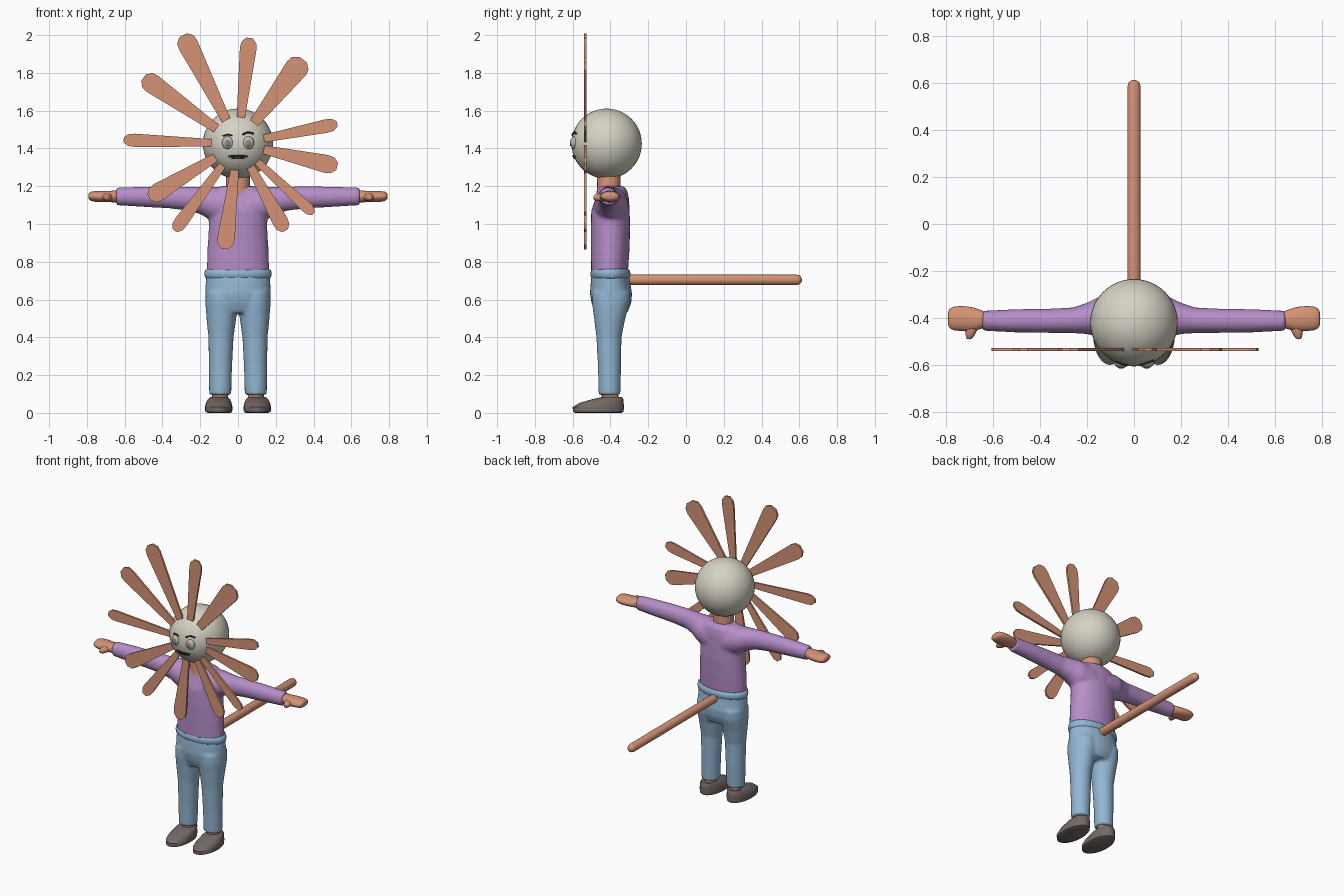
import bpy, bmesh, math
from mathutils import Vector

if "Cube" in bpy.data.objects:
    bpy.data.objects.remove(bpy.data.objects["Cube"])


def mat(name, rgb):
    m = bpy.data.materials.new(name)
    m.diffuse_color = (*rgb, 1)
    m.use_nodes = True
    m.node_tree.nodes["Principled BSDF"].inputs["Base Color"].default_value = m.diffuse_color
    return m


SKIN = mat("tan", (0.66, 0.29, 0.18))
BONE = mat("pale grey", (0.67, 0.65, 0.55))
PURPLE = mat("purple", (0.47, 0.27, 0.58))
BLUE = mat("denim blue", (0.29, 0.47, 0.65))
SHOE = mat("dark brown grey", (0.17, 0.14, 0.13))
DARK = mat("near black", (0.03, 0.028, 0.025))
EYE = mat("eye grey", (0.50, 0.50, 0.47))
IRIS = mat("iris grey", (0.24, 0.24, 0.23))


def finish(bm, name, material, angle=40):
    bmesh.ops.recalc_face_normals(bm, faces=bm.faces)
    me = bpy.data.meshes.new(name)
    bm.to_mesh(me)
    bm.free()
    me.materials.append(material)
    me.shade_smooth()
    me.set_sharp_from_angle(angle=math.radians(angle))
    ob = bpy.data.objects.new(name, me)
    bpy.context.collection.objects.link(ob)
    return ob


def loft(name, material, parts, fuse=False, subdiv=0, n=24):
    """Each part is (axis, side, sections); a section is (position, centre a, centre b, radius a, radius b)."""
    bm = bmesh.new()
    for axis, side, sections in parts:
        rings = []
        for p, a, b, ra, rb in sections:
            ring = []
            for i in range(n):
                t = 2 * math.pi * i / n
                u, v = a + ra * math.cos(t), b + rb * math.sin(t)
                co = {"x": (p, u, v), "y": (u, p, v), "z": (u, v, p)}[axis]
                ring.append(bm.verts.new((co[0] * side, co[1], co[2])))
            rings.append(ring)
        for r, s in zip(rings, rings[1:]):
            for i in range(n):
                j = (i + 1) % n
                bm.faces.new((r[i], r[j], s[j], s[i]))
        bm.faces.new(rings[0])
        bm.faces.new(rings[-1])
    ob = finish(bm, name, material)
    if fuse:
        r = ob.modifiers.new("fuse", "REMESH")
        r.mode, r.voxel_size, r.use_smooth_shade = "VOXEL", 0.01, True
        s = ob.modifiers.new("soften", "SMOOTH")
        s.factor, s.iterations = 0.5, 6
    if subdiv:
        ob.modifiers.new("round", "SUBSURF").levels = subdiv
        ob.modifiers["round"].render_levels = subdiv
    return ob


def ball(name, material, centre, radii, seg=32):
    bm = bmesh.new()
    bmesh.ops.create_uvsphere(bm, u_segments=seg, v_segments=seg // 2, radius=1)
    bmesh.ops.scale(bm, vec=radii, verts=bm.verts)
    bmesh.ops.translate(bm, vec=centre, verts=bm.verts)
    return finish(bm, name, material)


# Sweater: torso and both sleeves fused into one soft shape
torso = [(.74, 0, -.405, .166, .098), (.85, 0, -.402, .163, .102), (.97, 0, -.40, .156, .105),
         (1.07, 0, -.40, .155, .102), (1.14, 0, -.39, .155, .088), (1.18, 0, -.39, .135, .078),
         (1.2, 0, -.395, .09, .066)]
sleeve = [(.06, -.395, 1.09, .095, .105), (.15, -.395, 1.11, .085, .087), (.20, -.402, 1.125, .067, .073),
          (.26, -.41, 1.134, .055, .064), (.36, -.412, 1.141, .052, .059), (.5, -.412, 1.144, .05, .054),
          (.645, -.412, 1.146, .043, .047)]
loft("sweater", PURPLE, [("z", 1, torso), ("x", 1, sleeve), ("x", -1, sleeve)], fuse=True)

# Trousers: hips and legs fused
hips = [(.53, 0, -.395, .13, .085), (.58, 0, -.395, .166, .105), (.63, 0, -.397, .174, .112),
        (.69, 0, -.40, .172, .105), (.74, 0, -.40, .167, .099)]
leg = [(.095, .094, -.405, .059, .058), (.25, .093, -.405, .062, .062), (.4, .09, -.408, .067, .067),
       (.5, .088, -.404, .079, .083), (.58, .087, -.398, .086, .1), (.64, .087, -.397, .083, .1)]
loft("trousers", BLUE, [("z", 1, hips), ("z", 1, leg), ("z", -1, leg)], fuse=True)

# Rolled waistband
loft("waistband", BLUE, [("z", 1, [(.712, 0, -.4, .168, .097), (.718, 0, -.4, .175, .103),
                                   (.737, 0, -.4, .178, .106), (.754, 0, -.4, .175, .103),
                                   (.762, 0, -.4, .166, .095)])], n=40)

# Shoes, ankles and hands on each side
shoe = [(0, .1, -.465, .06, .122), (.006, .102, -.465, .071, .134), (.03, .102, -.464, .073, .136),
        (.052, .102, -.448, .068, .118), (.072, .101, -.415, .059, .083), (.084, .1, -.392, .047, .052)]
ankle = [(.06, .095, -.4, .042, .044), (.125, .095, -.405, .042, .044)]
hand = [(.625, -.408, 1.146, .034, .034), (.655, -.406, 1.146, .042, .032), (.69, -.405, 1.145, .054, .03),
        (.735, -.402, 1.145, .055, .031), (.77, -.402, 1.146, .052, .028), (.787, -.402, 1.147, .042, .022),
        (.793, -.402, 1.147, .022, .011)]
thumb = [(-.42, .69, 1.143, .034, .024), (-.455, .693, 1.141, .026, .022), (-.48, .699, 1.14, .018, .017),
         (-.491, .701, 1.14, .009, .009)]
for label, s in (("left", 1), ("right", -1)):
    loft(label + "_shoe", SHOE, [("z", s, shoe)])
    loft(label + "_ankle", SKIN, [("z", s, ankle)])
    loft(label + "_hand", SKIN, [("x", s, hand), ("y", s, thumb)], subdiv=1, n=16)

# Neck and head
loft("neck", SKIN, [("z", 1, [(1.16, 0, -.408, .07, .066), (1.2, 0, -.408, .064, .062),
                              (1.3, 0, -.41, .064, .062)])])
HEAD, RADIUS = Vector((0, -.42, 1.425)), .186
ball("head", BONE, HEAD, (RADIUS,) * 3, 48)

# Long straight tail with a rounded tip
loft("tail", SKIN, [("y", 1, [(y, 0, .704, r, r) for y, r in
                              ((-.33, .028), (.585, .028), (.6, .024), (.608, .017), (.613, .007))])])

# Flat petals radiating behind the face: tip x, tip z, half width
petals = [(-.29, 2.0, .054), (.06, 1.985, .044), (.345, 1.87, .062), (.525, 1.53, .036),
          (.525, 1.305, .048), (.4, 1.055, .03), (.25, .965, .042), (-.07, .868, .046),
          (-.335, .965, .036), (-.47, 1.14, .048), (-.605, 1.445, .035), (-.5, 1.775, .052)]
bm = bmesh.new()
for x, z, w in petals:
    tip = Vector((x, 0, z - HEAD.z))
    length = tip.length
    d = tip.normalized()
    side = Vector((d.z, 0, -d.x))
    half = [(.04, .015), (.16, .012 + .25 * w), (length - .06, w), (length - .025, w * .9), (length, w * .4)]
    outline = [d * r + side * h for r, h in half] + [d * r - side * h for r, h in reversed(half)]
    rows = [[bm.verts.new(p + Vector((0, y, HEAD.z))) for p in outline] for y in (-.541, -.528)]
    bm.faces.new(rows[0])
    bm.faces.new(rows[1])
    for i in range(len(outline)):
        j = (i + 1) % len(outline)
        bm.faces.new((rows[0][i], rows[0][j], rows[1][j], rows[1][i]))
finish(bm, "petals", SKIN, 25)

# Eyes with flat irises
for label, s in (("left", 1), ("right", -1)):
    ball(label + "_eye", EYE, (.054 * s, -.592, 1.43), (.031, .021, .034), 24)
    ball(label + "_iris", IRIS, (.054 * s, -.611, 1.428), (.015, .004, .017), 16)


def face_line(name, points, thickness):
    """Tube following the curve of the face."""
    cu = bpy.data.curves.new(name, "CURVE")
    cu.dimensions, cu.bevel_depth, cu.bevel_resolution, cu.use_fill_caps = "3D", thickness, 2, True
    sp = cu.splines.new("POLY")
    sp.points.add(len(points) - 1)
    for p, (x, z) in zip(sp.points, points):
        y = HEAD.y - math.sqrt(RADIUS ** 2 - x * x - (z - HEAD.z) ** 2)
        p.co = (x, y - .003, z, 1)
    cu.materials.append(DARK)
    bpy.context.collection.objects.link(bpy.data.objects.new(name, cu))


# Brows and mouth
face_line("left_brow", [(.025, 1.473), (.038, 1.481), (.055, 1.485), (.07, 1.483), (.082, 1.477)], .005)
face_line("right_brow", [(-.03, 1.468), (-.045, 1.472), (-.06, 1.472), (-.08, 1.466)], .004)
face_line("upper_lip", [(-.05, 1.357), (-.025, 1.361), (0, 1.359), (.025, 1.361), (.05, 1.357)], .005)
face_line("lower_lip", [(-.035, 1.353), (-.015, 1.348), (.015, 1.348), (.035, 1.353)], .005)
